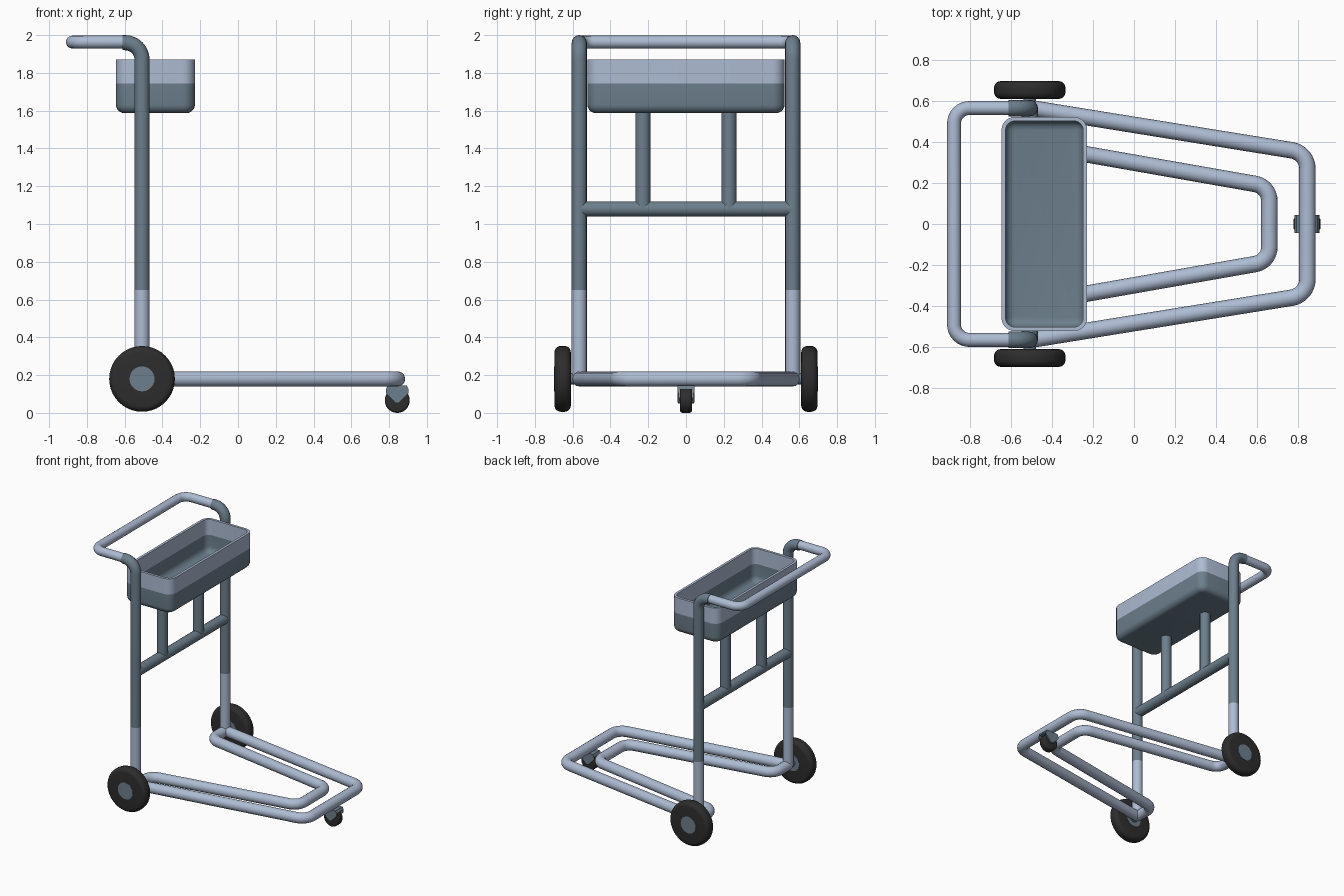
import bpy, bmesh, math
from mathutils import Vector

cube = bpy.data.objects.get("Cube")
if cube:
    bpy.data.objects.remove(cube, do_unlink=True)


def material(name, rgb):
    m = bpy.data.materials.new(name)
    m.use_nodes = True
    m.diffuse_color = (*rgb, 1)
    m.node_tree.nodes["Principled BSDF"].inputs["Base Color"].default_value = (*rgb, 1)
    return m


LIGHT = material("light_steel", (0.42, 0.50, 0.65))
DARK = material("dark_steel", (0.15, 0.21, 0.26))
RUBBER = material("black_rubber", (0.026, 0.026, 0.026))

POST_X, POST_Y, AXLE_Z, R = -0.508, 0.565, 0.18, 0.04


def smooth(obj):
    bpy.ops.object.select_all(action='DESELECT')
    obj.select_set(True)
    bpy.context.view_layer.objects.active = obj
    bpy.ops.object.shade_smooth_by_angle(angle=math.radians(35))


def fillet(points, radius, steps=8):
    """Round every inner corner of a polyline with an arc."""
    pts = [Vector(p) for p in points]
    path = [pts[0]]
    for a, b, c in zip(pts, pts[1:], pts[2:]):
        u, v = (a - b).normalized(), (c - b).normalized()
        half = u.angle(v) / 2
        centre = b + (u + v).normalized() * radius / math.sin(half)
        start = (b + u * radius / math.tan(half) - centre).normalized()
        end = (b + v * radius / math.tan(half) - centre).normalized()
        path += [centre + start.slerp(end, i / steps).normalized() * radius
                 for i in range(steps + 1)]
    return path + [pts[-1]]


def tube(name, points, mat, radius=R, bend=0.09):
    curve = bpy.data.curves.new(name, 'CURVE')
    curve.dimensions = '3D'
    curve.bevel_depth = radius
    curve.bevel_resolution = 6
    curve.use_fill_caps = True
    path = fillet(points, bend)
    spline = curve.splines.new('POLY')
    spline.points.add(len(path) - 1)
    for sp, p in zip(spline.points, path):
        sp.co = (*p, 1)
    obj = bpy.data.objects.new(name, curve)
    bpy.context.collection.objects.link(obj)
    bpy.ops.object.select_all(action='DESELECT')
    obj.select_set(True)
    bpy.context.view_layer.objects.active = obj
    bpy.ops.object.convert(target='MESH')
    obj = bpy.context.object
    obj.data.materials.clear()
    obj.data.materials.append(mat)
    smooth(obj)


def disc(name, centre, radius, width, mat, bevel=0.0):
    """Cylinder lying along y, with optional rounded rims."""
    bpy.ops.mesh.primitive_cylinder_add(vertices=40, radius=radius, depth=width,
                                        location=centre, rotation=(math.pi / 2, 0, 0))
    obj = bpy.context.object
    obj.name = name
    obj.data.materials.append(mat)
    if bevel:
        mod = obj.modifiers.new("rounded_rim", 'BEVEL')
        mod.width, mod.segments = bevel, 5
        mod.limit_method = 'ANGLE'
        bpy.ops.object.modifier_apply(modifier=mod.name)
    smooth(obj)


def mirrored(points):
    """Continue a path on the other side of the centre plane."""
    return points + [(x, -y, z) for x, y, z in reversed(points)]


# Base frames: outer U and inner U hooked back to the posts
tube("outer_base_frame", mirrored([(POST_X, POST_Y, AXLE_Z), (0.845, 0.347, AXLE_Z)]), LIGHT)
tube("inner_base_frame", mirrored([(POST_X, POST_Y, AXLE_Z), (POST_X, 0.388, AXLE_Z),
                                   (0.66, 0.183, AXLE_Z)]), LIGHT, bend=0.085)

# Push handle
tube("push_handle", mirrored([(-0.59, POST_Y, 1.963), (-0.877, POST_Y, 1.963)]),
     LIGHT, radius=0.034, bend=0.075)

# Posts, wheels and basket supports on both sides
for side, s in (("left", 1), ("right", -1)):
    y = s * POST_Y
    tube(side + "_lower_post", [(POST_X, y, AXLE_Z), (POST_X, y, 0.65)], LIGHT)
    tube(side + "_upper_post", [(POST_X, y, 0.65), (POST_X, y, 1.96), (-0.612, y, 1.96)], DARK)
    tube(side + "_basket_support", [(POST_X, s * 0.228, 1.08), (POST_X, s * 0.228, 1.6)], DARK)
    disc(side + "_tyre", (POST_X, s * 0.653, AXLE_Z), 0.174, 0.086, RUBBER, 0.032)
    disc(side + "_hub", (POST_X, s * 0.653, AXLE_Z), 0.066, 0.09, DARK)
    disc(side + "_axle", (POST_X, s * 0.59, AXLE_Z), 0.03, 0.08, DARK)

tube("crossbar", [(POST_X, -POST_Y, 1.08), (POST_X, POST_Y, 1.08)], DARK)


# Basket: rounded rectangles lofted up the outside and down the inside
def rounded_ring(bm, inset, z):
    hx, hy, corner = 0.209 - inset, 0.522 - inset, max(0.065 - inset, 0.02)
    ring = []
    for q, (sx, sy) in enumerate(((1, 1), (-1, 1), (-1, -1), (1, -1))):
        for i in range(7):
            a = math.pi / 2 * (q + i / 6)
            ring.append(bm.verts.new((-0.437 + sx * (hx - corner) + corner * math.cos(a),
                                      sy * (hy - corner) + corner * math.sin(a), z)))
    return ring


FLOOR, BAND, RIM, WALL = 1.587, 1.745, 1.87, 0.02
outside = [(0.045 * (1 - math.sin(a)), FLOOR + 0.045 * (1 - math.cos(a)))
           for a in (math.pi / 2 * i / 5 for i in range(6))]
inside = [(inset + WALL, z + WALL) for inset, z in reversed(outside)]
profile = outside + [(0, BAND), (0, RIM), (WALL, RIM), (WALL, BAND)] + inside

bm = bmesh.new()
rings = [rounded_ring(bm, inset, z) for inset, z in profile]
for low, high in zip(rings, rings[1:]):
    for i in range(len(low)):
        j = (i + 1) % len(low)
        bm.faces.new((low[i], low[j], high[j], high[i]))
bm.faces.new(rings[0][::-1])
bm.faces.new(rings[-1])
for f in bm.faces:
    f.material_index = int(f.calc_center_median().z > BAND)
bmesh.ops.recalc_face_normals(bm, faces=bm.faces)
mesh = bpy.data.meshes.new("basket")
bm.to_mesh(mesh)
bm.free()
mesh.materials.append(DARK)
mesh.materials.append(LIGHT)
basket = bpy.data.objects.new("basket", mesh)
bpy.context.collection.objects.link(basket)
smooth(basket)

# Front caster: wheel, top plate and two pointed fork cheeks
CX = 0.843
disc("caster_wheel", (CX, 0, 0.066), 0.066, 0.064, RUBBER, 0.014)
disc("caster_axle", (CX, 0, 0.066), 0.015, 0.085, DARK)


def prism(name, outline, y0, y1, mat):
    bm = bmesh.new()
    face = bm.faces.new([bm.verts.new((CX + x, y0, z)) for x, z in outline])
    ext = bmesh.ops.extrude_face_region(bm, geom=[face])
    verts = [g for g in ext["geom"] if isinstance(g, bmesh.types.BMVert)]
    bmesh.ops.translate(bm, verts=verts, vec=(0, y1 - y0, 0))
    bmesh.ops.recalc_face_normals(bm, faces=bm.faces)
    me = bpy.data.meshes.new(name)
    bm.to_mesh(me)
    bm.free()
    me.materials.append(mat)
    bpy.context.collection.objects.link(bpy.data.objects.new(name, me))


prism("caster_plate", [(-0.06, 0.125), (0.06, 0.125), (0.05, 0.145), (-0.05, 0.145)],
      -0.045, 0.045, DARK)
for side, s in (("left", 1), ("right", -1)):
    prism(side + "_caster_cheek", [(-0.06, 0.125), (-0.06, 0.105), (-0.012, 0.055),
                                   (0.012, 0.055), (0.06, 0.105), (0.06, 0.125)],
          s * 0.035, s * 0.045, DARK)
